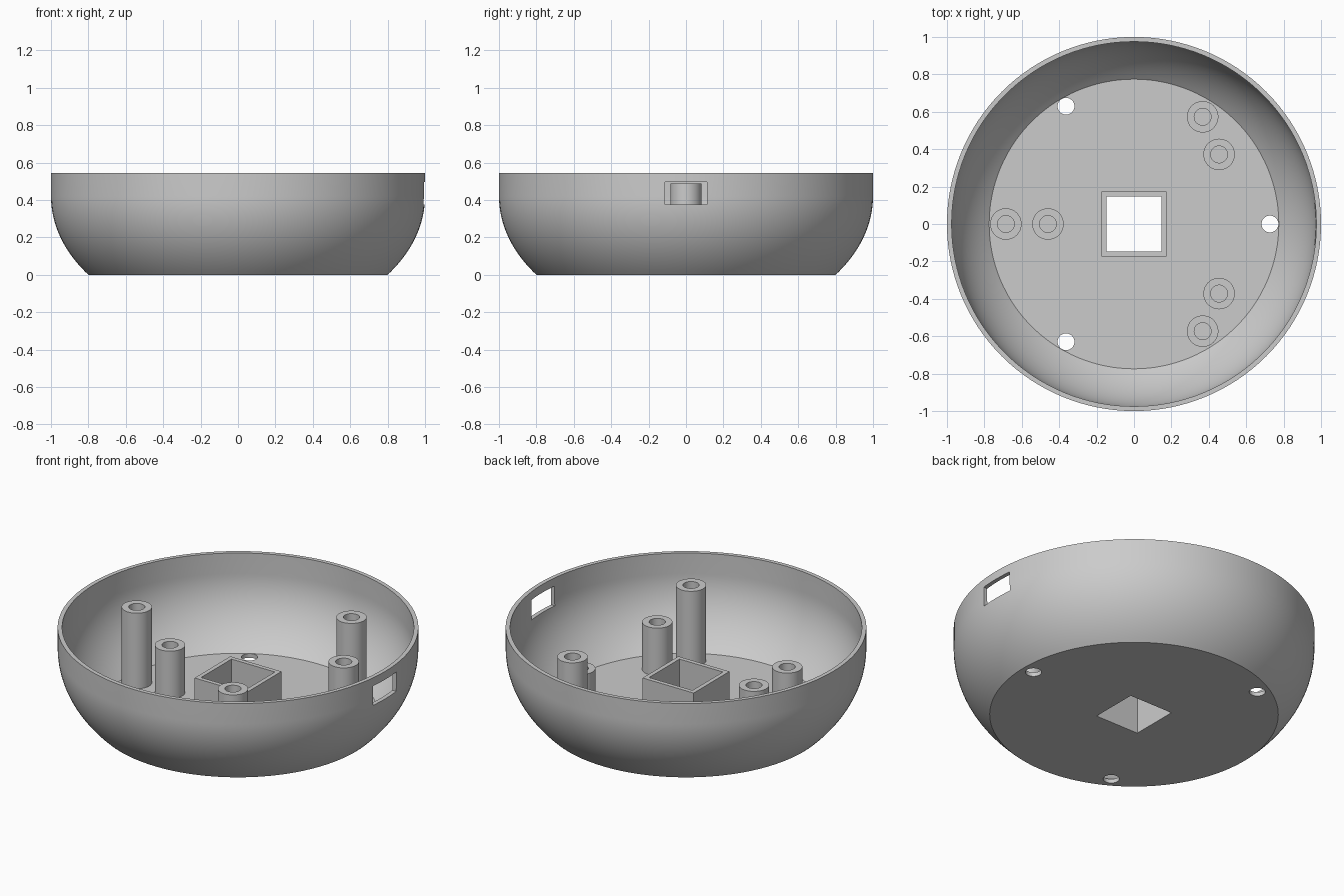
import bpy, bmesh
from math import pi, sin, cos, asin, radians
from mathutils import Matrix, Vector

cube = bpy.data.objects.get("Cube")
if cube:
    bpy.data.objects.remove(cube, do_unlink=True)

GREY = (0.6, 0.6, 0.6, 1)
grey = bpy.data.materials.new("plain grey")
grey.use_nodes = True
grey.diffuse_color = GREY
grey.node_tree.nodes["Principled BSDF"].inputs["Base Color"].default_value = GREY


def make(name, bm):
    bmesh.ops.remove_doubles(bm, verts=bm.verts, dist=1e-5)
    bmesh.ops.recalc_face_normals(bm, faces=bm.faces)
    mesh = bpy.data.meshes.new(name)
    bm.to_mesh(mesh)
    bm.free()
    mesh.materials.append(grey)
    obj = bpy.data.objects.new(name, mesh)
    bpy.context.collection.objects.link(obj)
    return obj


def lathe(name, profile, steps, closed=False):
    """Spin an (r, z) profile around the z axis."""
    bm = bmesh.new()
    vs = [bm.verts.new((r, 0, z)) for r, z in profile]
    es = [bm.edges.new(p) for p in zip(vs, vs[1:])]
    if closed:
        es.append(bm.edges.new((vs[-1], vs[0])))
    bmesh.ops.spin(bm, geom=vs + es, cent=(0, 0, 0), axis=(0, 0, 1),
                   angle=2 * pi, steps=steps, use_merge=True)
    return make(name, bm)


def box(name, centre, size):
    bm = bmesh.new()
    bmesh.ops.create_cube(bm, size=1, matrix=Matrix.Translation(centre) @ Matrix.Diagonal((*size, 1)))
    return make(name, bm)


def select(obj):
    bpy.ops.object.select_all(action='DESELECT')
    obj.select_set(True)
    bpy.context.view_layer.objects.active = obj


def cut(obj, cutter):
    cutter.hide_render = True
    mod = obj.modifiers.new("cut", 'BOOLEAN')
    mod.operation, mod.solver, mod.object = 'DIFFERENCE', 'EXACT', cutter
    select(obj)
    bpy.ops.object.modifier_apply(modifier=mod.name)
    bpy.data.objects.remove(cutter, do_unlink=True)


def smooth(obj):
    select(obj)
    bpy.ops.object.shade_smooth_by_angle(angle=radians(30))


RIM, WAIST, FLOOR = 0.545, 0.42, 0.025


def wall(radius, depth, bottom, n=20):
    """Elliptical wall from its bottom height up to the waist."""
    low = asin((WAIST - bottom) / depth)
    angles = [low * (1 - i / n) for i in range(n + 1)]
    return [(radius * cos(a), WAIST - depth * sin(a)) for a in angles]


# Bowl shell with a flat base and a short upright rim
outer = wall(1.0, 0.7, 0.0)
inner = wall(0.975, 0.65, FLOOR)
bowl = lathe("bowl", [(0, 0)] + outer + [(1.0, RIM), (0.975, RIM)] + inner[::-1] + [(0, FLOOR)], 128)

# Side window, square opening and three screw holes
HOLE = 0.147
cut(bowl, box("window_cutter", (1, 0, 0.435), (0.3, 0.224, 0.12)))
cut(bowl, box("opening_cutter", (0, 0, 0), (2 * HOLE, 2 * HOLE, 0.3)))
for i in range(3):
    a = i * 2 * pi / 3
    bm = bmesh.new()
    bmesh.ops.create_cone(bm, cap_ends=True, segments=32, radius1=0.045, radius2=0.045, depth=0.2,
                          matrix=Matrix.Translation((0.727 * cos(a), 0.727 * sin(a), 0)))
    cut(bowl, make("screw_hole_cutter", bm))
smooth(bowl)

# Square collar around the opening
collar = box("square_collar", (0, 0, 0.1325), (0.346, 0.346, 0.245))
cut(collar, box("collar_cutter", (0, 0, 0.1), (2 * HOLE, 2 * HOLE, 0.6)))

# Hollow posts: a tall outer and a short inner one in three directions
for i in range(3):
    a = pi + i * 2 * pi / 3
    for kind, dist, top, turn in (("tall", 0.685, 0.487, 0), ("short", 0.46, 0.315, 0)):
        # the side pairs stand skewed from the radial line
        pos = Vector((dist * cos(a), dist * sin(a), 0))
        if i:
            side = -1 if i == 1 else 1
            pos = Vector((0.367, side * 0.573, 0)) if kind == "tall" else Vector((0.455, side * 0.372, 0))
        post = lathe(f"{kind}_post_{i + 1}",
                     [(0.084, 0.015), (0.084, top), (0.045, top), (0.045, 0.015)], 48, closed=True)
        post.location = pos
        smooth(post)
